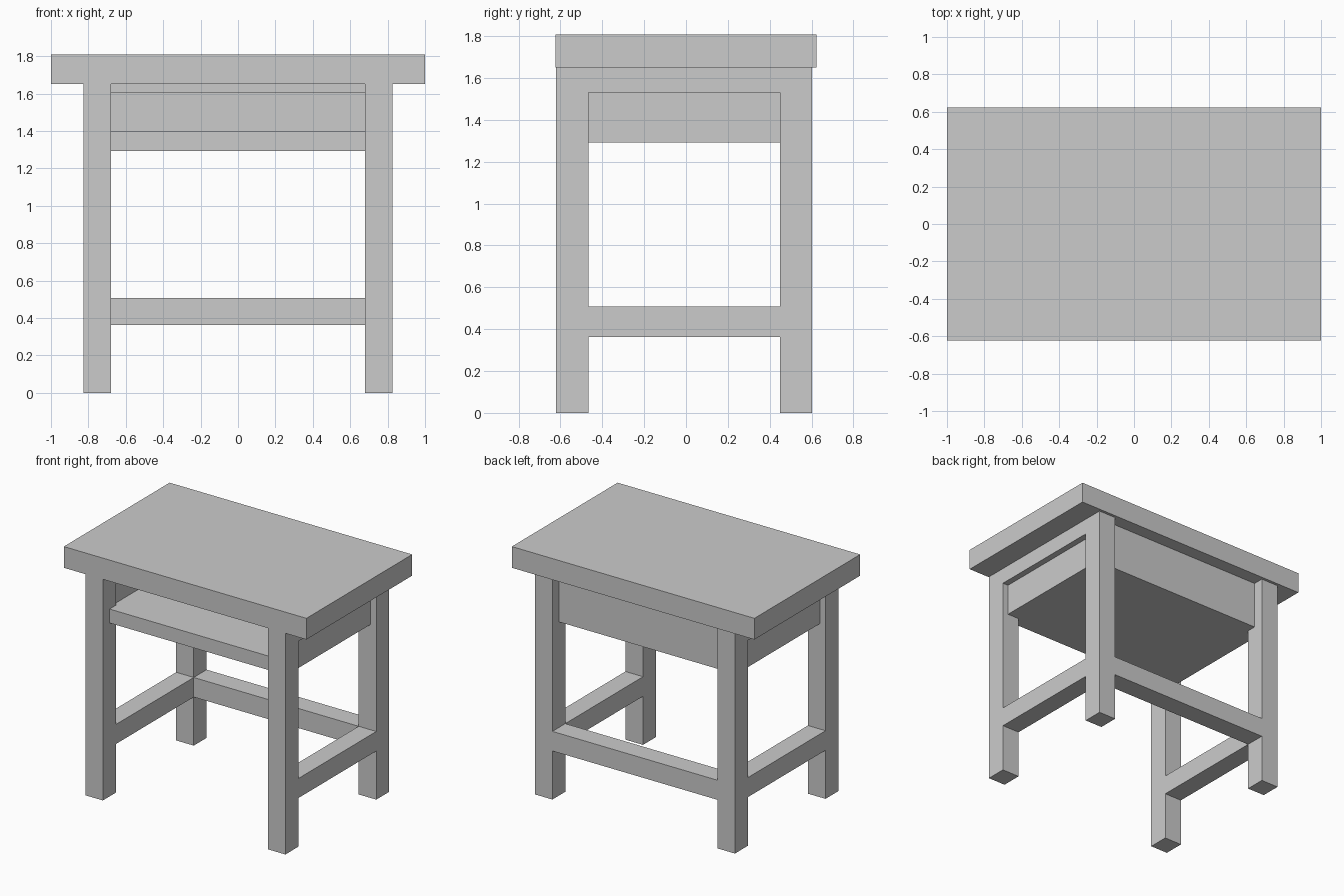
import bpy

if "Cube" in bpy.data.objects:
    bpy.data.objects.remove(bpy.data.objects["Cube"])


def box(name, x, y, z):
    """Box part from its (min, max) ranges."""
    bpy.ops.mesh.primitive_cube_add(size=1)
    o = bpy.context.object
    o.name = name
    for v in o.data.vertices:
        v.co = [r[0] if c < 0 else r[1] for c, r in zip(v.co, (x, y, z))]
    return o


def sided(name, x, y, z):
    """Matching right and left parts."""
    box("right_" + name, x, y, z)
    box("left_" + name, (-x[1], -x[0]), y, z)


LEG_X = (0.68, 0.825)
FRONT_Y, BACK_Y = (-0.62, -0.465), (0.45, 0.602)
GAP_Y = (FRONT_Y[1], BACK_Y[0])
TOP, BOTTOM = 1.65, 1.293
RAIL_Z = (0.362, 0.508)

# Table top
box("table_top", (-1, 1), (-0.623, 0.623), (TOP, 1.808))

# Legs
sided("front_leg", LEG_X, FRONT_Y, (0, TOP))
sided("back_leg", LEG_X, BACK_Y, (0, TOP))

# Low stretchers: both sides and the back, open at the front
sided("side_stretcher", LEG_X, GAP_Y, RAIL_Z)
box("back_stretcher", (-0.68, 0.68), BACK_Y, RAIL_Z)

# Open-fronted compartment under the top
box("shelf", (-0.70, 0.70), (-0.542, 0.48), (BOTTOM, 1.397))
box("compartment_roof", (-0.70, 0.70), (-0.542, 0.48), (1.605, TOP))
box("compartment_back", (-0.70, 0.70), (0.48, 0.522), (BOTTOM, TOP))
sided("compartment_side", (0.70, 0.778), GAP_Y, (BOTTOM, TOP))

# Upper side rails, flush with the legs
sided("upper_rail", (0.778, 0.825), GAP_Y, (1.53, TOP))
